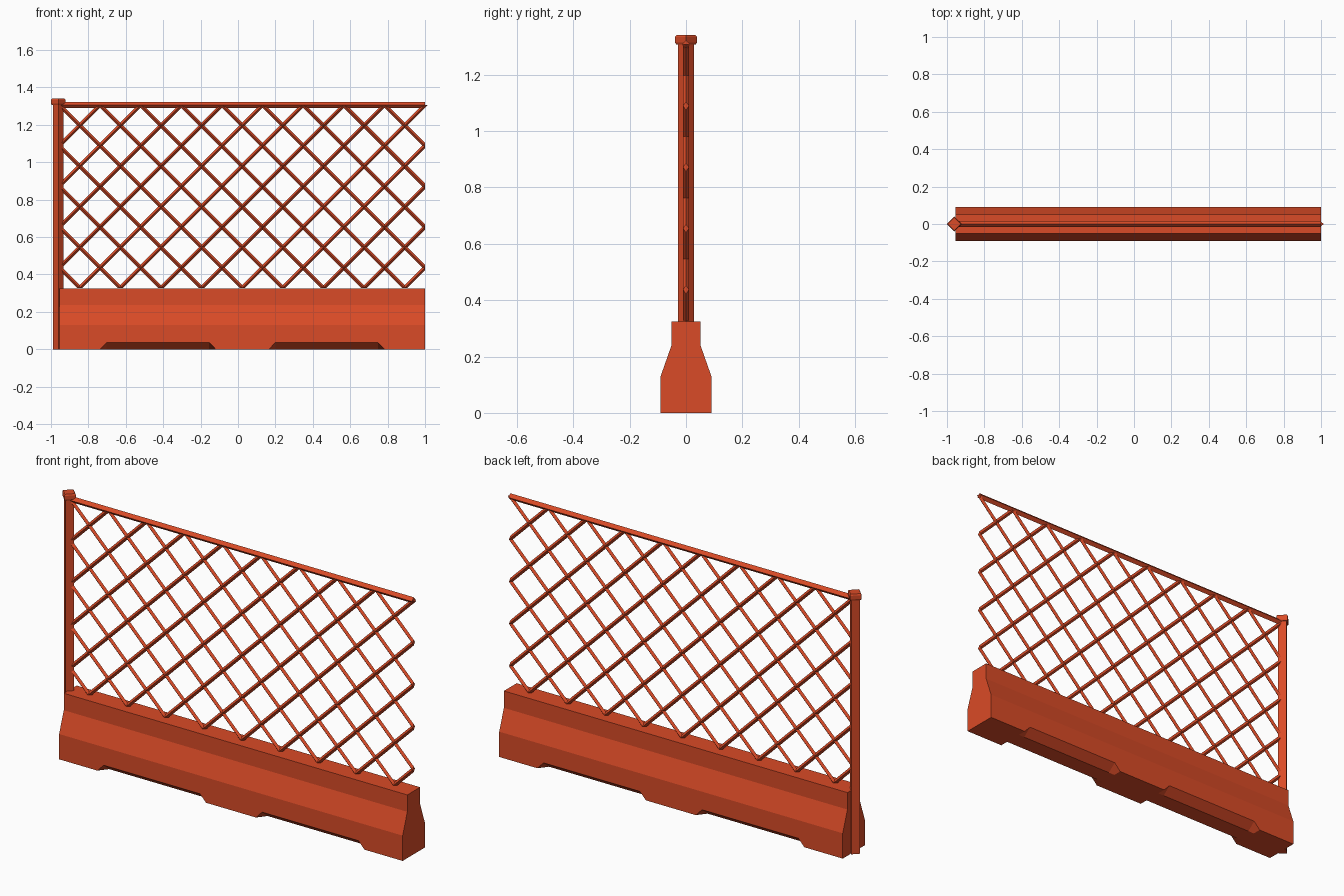
import bpy
import bmesh

if "Cube" in bpy.data.objects:
    bpy.data.objects.remove(bpy.data.objects["Cube"], do_unlink=True)

# One painted colour for everything
orange = bpy.data.materials.new("barrier_orange")
orange.use_nodes = True
colour = (0.70, 0.07, 0.02, 1)
orange.diffuse_color = colour
orange.node_tree.nodes["Principled BSDF"].inputs["Base Color"].default_value = colour


def loft(bm, rings):
    """Skin a list of equal-length point rings and close both ends."""
    loops = [[bm.verts.new(p) for p in ring] for ring in rings]
    n = len(loops[0])
    for a, b in zip(loops, loops[1:]):
        for i in range(n):
            j = (i + 1) % n
            bm.faces.new((a[i], a[j], b[j], b[i]))
    bm.faces.new(loops[0])
    bm.faces.new(loops[-1])


def make_object(name, lofts):
    bm = bmesh.new()
    for rings in lofts:
        loft(bm, rings)
    bmesh.ops.recalc_face_normals(bm, faces=bm.faces)
    mesh = bpy.data.meshes.new(name)
    bm.to_mesh(mesh)
    bm.free()
    mesh.materials.append(orange)
    obj = bpy.data.objects.new(name, mesh)
    bpy.context.collection.objects.link(obj)
    return obj


LEFT, RIGHT = -0.955, 1.0
BASE_TOP, RAIL_Z = 0.325, 1.306
POST_X = -0.961


# Base: stepped profile swept along x, lower edges lifted at the slots
def base_section(x, lift):
    half = [(0.045, 0), (0.09, lift), (0.09, 0.13), (0.052, 0.238), (0.052, BASE_TOP)]
    return [(x, y, z) for y, z in half] + [(x, -y, z) for y, z in reversed(half)]


stations = [(LEFT, 0)]
for start in (-0.737, 0.165):
    stations += [(start, 0), (start + 0.035, 0.037),
                 (start + 0.583, 0.037), (start + 0.618, 0)]
stations.append((RIGHT, 0))
make_object("base", [[base_section(x, lift) for x, lift in stations]])


# Post and its chamfered cap: square sections standing on edge
def diamond_z(r, z):
    return [(POST_X + r, 0, z), (POST_X, r, z), (POST_X - r, 0, z), (POST_X, -r, z)]


make_object("post", [[diamond_z(0.029, 0), diamond_z(0.029, 1.31)]])
make_object("post_cap", [[diamond_z(r, z) for r, z in
                          ((0.034, 1.306), (0.039, 1.314), (0.039, 1.333), (0.034, 1.34))]])


# Top rail
def diamond_x(x, z, ry, rz):
    return [(x, ry, z), (x, 0, z + rz), (x, -ry, z), (x, 0, z - rz)]


make_object("top_rail", [[diamond_x(x, RAIL_Z, 0.015, 0.016) for x in (LEFT, RIGHT)]])

# Lattice: diagonal bars cut flush with the panel edges
COLUMNS, ROWS = 9, 4.5
pitch = (RIGHT - LEFT) / COLUMNS
THICK = 0.0105
CUT = THICK * 2 ** 0.5


def bar_end(d, t, side, on_edge):
    """Section at distance d from one side and depth t below the rail."""
    x = RIGHT - d if side > 0 else LEFT + d
    z = RAIL_Z - t
    if on_edge:
        return diamond_x(x, z, THICK, CUT)
    return [(x, THICK, z), (x + side * CUT, 0, z), (x, -THICK, z), (x - side * CUT, 0, z)]


for name, side in (("lattice_falling", 1), ("lattice_rising", -1)):
    bars = []
    for k in range(1, int(COLUMNS + ROWS) + 1):
        t0, t1 = max(0, k - COLUMNS), min(k, ROWS)
        bars.append([bar_end((k - t0) * pitch, t0 * pitch, side, t0 > 0),
                     bar_end((k - t1) * pitch, t1 * pitch, side, t1 < ROWS)])
    make_object(name, bars)
